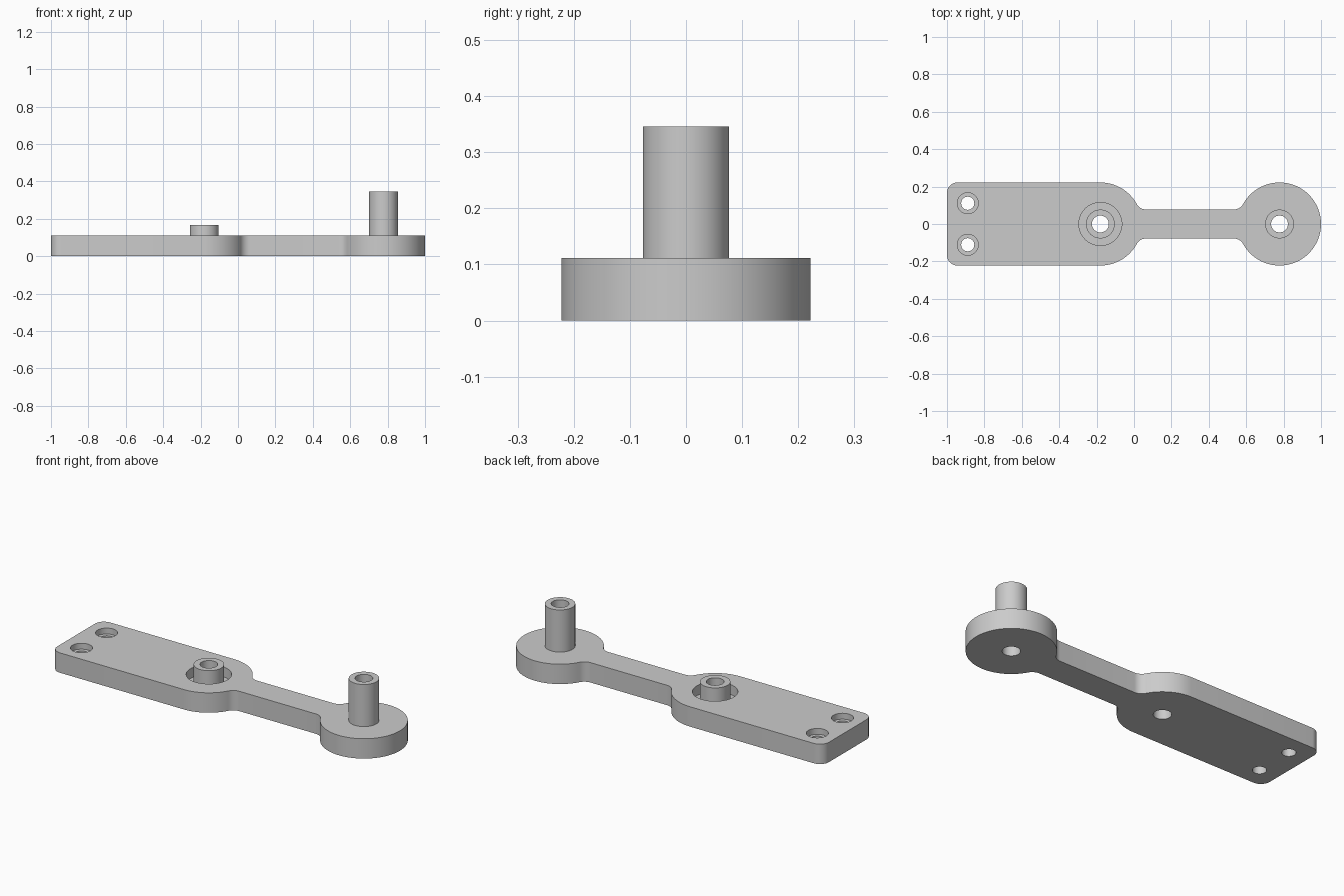
import bpy, bmesh, math

if "Cube" in bpy.data.objects:
    bpy.data.objects.remove(bpy.data.objects["Cube"])

R, NECK, FIL, CORNER = 0.222, 0.078, 0.055, 0.055   # end radius, neck half width, fillets
T = 0.111                                           # plate thickness
BOSS_X, POST_X = -0.18, 0.778


def arc(cx, cy, r, a0, a1, n):
    return [(cx + r * math.cos(a0 + (a1 - a0) * i / n),
             cy + r * math.sin(a0 + (a1 - a0) * i / n)) for i in range(n + 1)]


def prism(name, pts, z0, z1):
    bm = bmesh.new()
    face = bm.faces.new([bm.verts.new((x, y, z0)) for x, y in pts])
    ext = bmesh.ops.extrude_face_region(bm, geom=[face])
    bmesh.ops.translate(bm, vec=(0, 0, z1 - z0),
                        verts=[v for v in ext["geom"] if isinstance(v, bmesh.types.BMVert)])
    bmesh.ops.recalc_face_normals(bm, faces=bm.faces)
    me = bpy.data.meshes.new(name)
    bm.to_mesh(me)
    bm.free()
    ob = bpy.data.objects.new(name, me)
    bpy.context.collection.objects.link(ob)
    return ob


def cylinder(name, x, y, r, z0, z1):
    return prism(name, arc(x, y, r, 0, 2 * math.pi, 64)[:-1], z0, z1)


def boolean(target, tool, op):
    bpy.context.view_layer.objects.active = target
    mod = target.modifiers.new(op, "BOOLEAN")
    mod.operation, mod.solver, mod.object = op, "EXACT", tool
    bpy.ops.object.modifier_apply(modifier=mod.name)
    bpy.data.objects.remove(tool)


# Upper half of the outline: square end, round shoulder, neck, disc
dx = math.sqrt((R + FIL) ** 2 - (NECK + FIL) ** 2)
a = math.atan2(NECK + FIL, dx)
half = arc(-1 + CORNER, R - CORNER, CORNER, math.pi, math.pi / 2, 10)
half += arc(BOSS_X, 0, R, math.pi / 2, a, 20)
half += arc(BOSS_X + dx, NECK + FIL, FIL, math.pi + a, 1.5 * math.pi, 10)[1:]
half += arc(POST_X - dx, NECK + FIL, FIL, 1.5 * math.pi, 2 * math.pi - a, 10)
half += arc(POST_X, 0, R, math.pi - a, 0, 40)[1:]
outline = half + [(x, -y) for x, y in reversed(half[:-1])]
link = prism("link_arm", outline, 0, T)

# Counterbored screw holes in the square end
for y in (-0.111, 0.111):
    boolean(link, cylinder("counterbore", -0.889, y, 0.056, T - 0.033, T + 0.1), "DIFFERENCE")
    boolean(link, cylinder("screw_hole", -0.889, y, 0.035, -0.1, T + 0.1), "DIFFERENCE")

# Recess around the short boss, then boss and tall post
boolean(link, cylinder("recess", BOSS_X, 0, 0.115, T - 0.055, T + 0.1), "DIFFERENCE")
for x, top in ((BOSS_X, 0.167), (POST_X, 0.346)):
    boolean(link, cylinder("post", x, 0, 0.077, 0.03, top), "UNION")
    boolean(link, cylinder("bore", x, 0, 0.045, -0.1, 0.5), "DIFFERENCE")

link.select_set(True)
bpy.context.view_layer.objects.active = link
bpy.ops.object.shade_smooth_by_angle(angle=math.radians(30))
